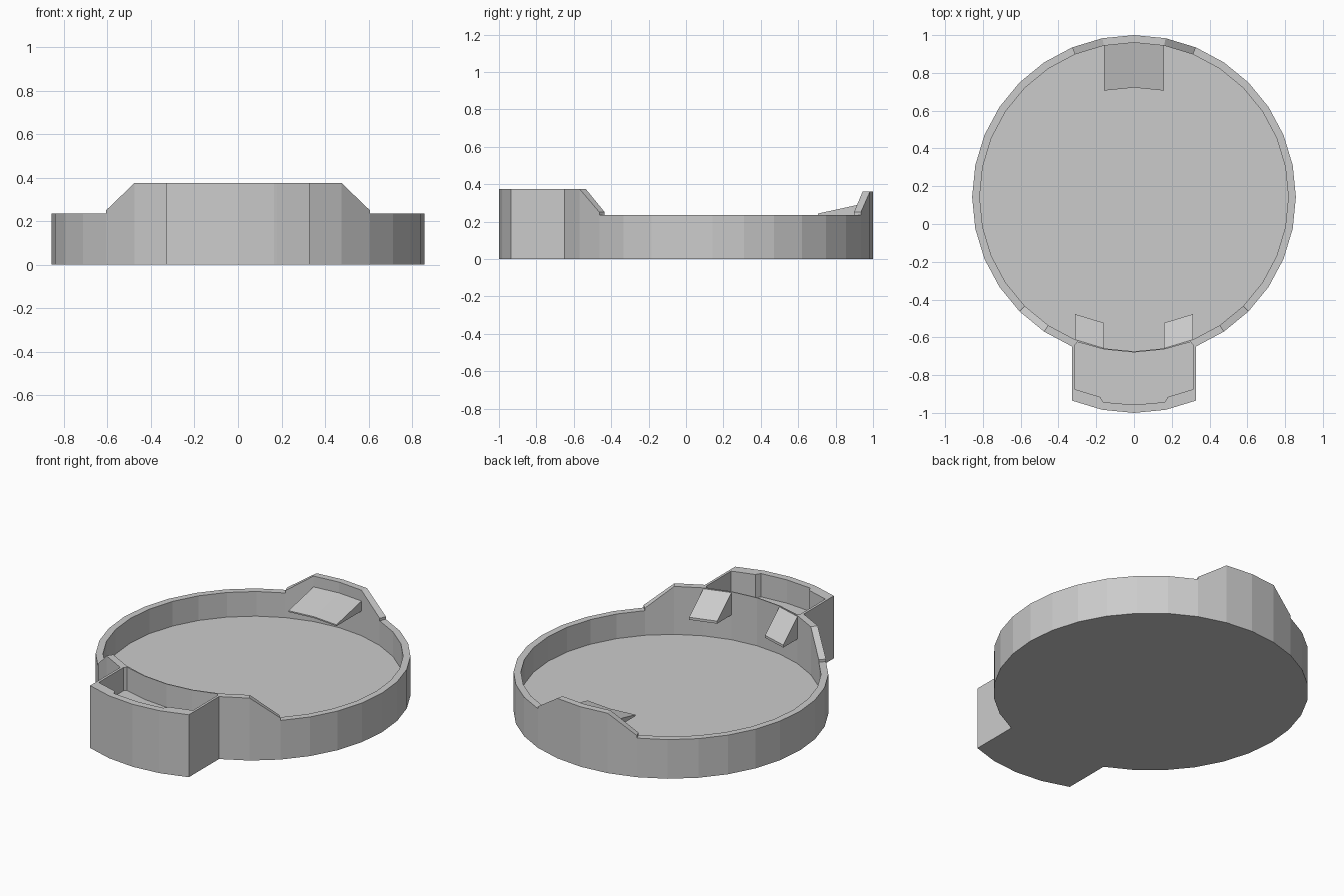
import bpy, bmesh
from math import sin, cos, pi

if "Cube" in bpy.data.objects:
    bpy.data.objects.remove(bpy.data.objects["Cube"])

SIDES, CY = 32, 0.143
R_OUT, R_IN = 0.857, 0.817
LOW, HIGH, BACK, LIP = 0.235, 0.375, 0.36, 0.25
FLOOR = 0.087


def pt(r, i):
    """Point i on the ring; i = 0 is the front, SIDES / 2 the back."""
    a = 2 * pi * i / SIDES
    return (r * sin(a), CY - r * cos(a))


def at(p, z):
    return (p[0], p[1], z)


def build(name, faces):
    bm = bmesh.new()
    for f in faces:
        bm.faces.new([bm.verts.new(c) for c in f])
    bmesh.ops.remove_doubles(bm, verts=bm.verts, dist=1e-5)
    bmesh.ops.recalc_face_normals(bm, faces=bm.faces)
    me = bpy.data.meshes.new(name)
    bm.to_mesh(me)
    bm.free()
    ob = bpy.data.objects.new(name, me)
    bpy.context.collection.objects.link(ob)
    return ob


def wall(p, q, z0, zp, zq):
    return [at(p, z0), at(q, z0), at(q, zq), at(p, zp)]


def sector_heights(i):
    """Rim heights at both ends of the sector from i to i + 1."""
    j = min(abs(i), abs(i + 1))
    pair = {3: (HIGH, LIP), 14: (LIP, BACK), 15: (BACK, BACK)}.get(j)
    if pair is None:
        pair = (HIGH, HIGH) if j < 3 else (LOW, LOW)
    return pair if i >= 0 else pair[::-1]


faces = []
# Round wall with raised front and back sections
for i in range(-16, 16):
    a, b = sector_heights(i)
    o1, o2, n1, n2 = pt(R_OUT, i), pt(R_OUT, i + 1), pt(R_IN, i), pt(R_IN, i + 1)
    faces.append(wall(n1, n2, FLOOR, a, b))
    if not -2 <= i < 2:
        faces.append(wall(o1, o2, 0, a, b))
        faces.append([at(o1, a), at(o2, b), at(n2, b), at(n1, a)])
# Small steps where the raised sections meet the low rim
for i in (-14, -4, 4, 14):
    faces.append(wall(pt(R_OUT, i), pt(R_IN, i), LOW, LIP, LIP))
# Tray floor
faces.append([at(pt(R_IN, i), FLOOR) for i in range(SIDES)])

# Front pocket: (outer, inner) outline pairs from back centre to front centre
half = [(pt(R_IN, 0), (0, -0.680)),
        (pt(R_IN, 1), (0.159, -0.664)),
        (pt(R_IN, 2), (0.300, -0.625)),
        (pt(R_OUT, 2), (0.313, -0.640)),
        ((pt(R_OUT, 2)[0], -0.935), (0.313, -0.875)),
        ((0.180, -0.980), (0.180, -0.915)),
        ((0.165, -0.984), (0.163, -0.943)),
        ((0, -1.0), (0, -0.957))]
mirror = [tuple((-x, y) for x, y in pair) for pair in half[1:-1]]
loop = half + mirror[::-1]
n = len(loop)
for k in range(n):
    (o1, n1), (o2, n2) = loop[k], loop[(k + 1) % n]
    faces.append([at(o1, HIGH), at(o2, HIGH), at(n2, HIGH), at(n1, HIGH)])
    faces.append(wall(n1, n2, LOW, HIGH, HIGH))
    if 3 <= k < n - 3:
        faces.append(wall(o1, o2, 0, HIGH, HIGH))
faces.append([at(p[1], LOW) for p in loop])
# Underside of tray and pocket in one face
front = [loop[k][0] for k in range(4, n - 3)]
faces.append([at(pt(R_OUT, i), 0) for i in range(2, SIDES - 1)] + [at(p, 0) for p in front[::-1]])
build("tray", faces)


def wedge(name, root, dy, z_root, z_tip):
    """Retaining wedge whose sloped top leaves the wall along root points."""
    tip = [(x, y + dy) for x, y in root]
    out = []
    for k in range(len(root) - 1):
        r1, r2, t1, t2 = root[k], root[k + 1], tip[k], tip[k + 1]
        out += [[at(r1, z_root), at(r2, z_root), at(t2, z_tip), at(t1, z_tip)],
                [at(r1, LOW), at(r2, LOW), at(t2, LOW), at(t1, LOW)],
                wall(t1, t2, LOW, z_tip, z_tip)]
    for r, t in ((root[0], tip[0]), (root[-1], tip[-1])):
        out.append(wall(r, t, LOW, z_root, z_tip))
    build(name, out)


# Two front clips and one wide back clip
wedge("front_clip_right", [pt(R_IN, 1), pt(R_IN, 2)], 0.135, 0.37, 0.25)
wedge("front_clip_left", [pt(R_IN, -1), pt(R_IN, -2)], 0.135, 0.37, 0.25)
wedge("back_clip", [pt(R_IN, 15), pt(R_IN, 16), pt(R_IN, 17)], -0.238, 0.295, 0.243)
